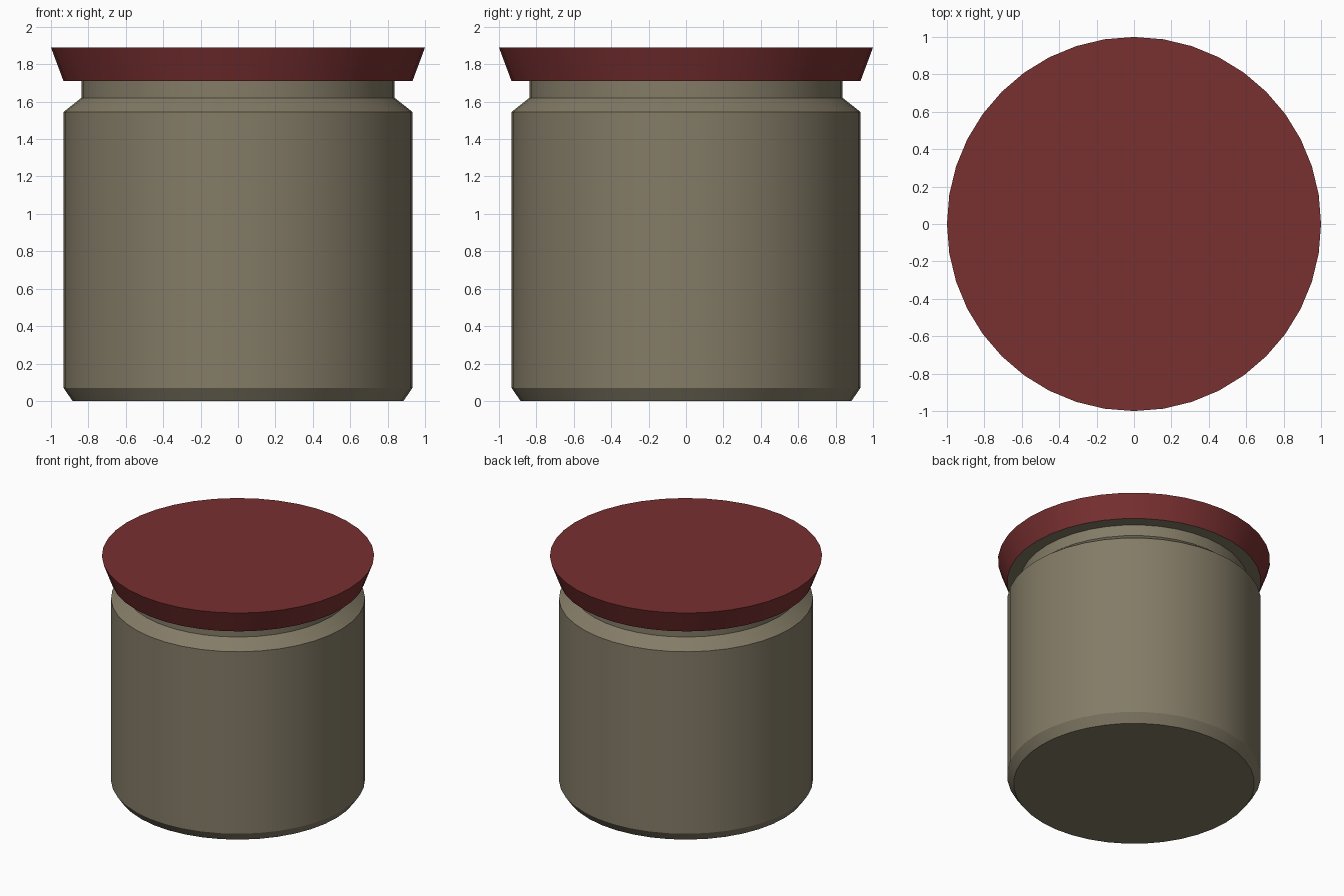
import bpy, bmesh
from math import cos, sin, tau, radians

if "Cube" in bpy.data.objects:
    bpy.data.objects.remove(bpy.data.objects["Cube"])

SIDES = 40


def material(name, rgb):
    m = bpy.data.materials.new(name)
    m.diffuse_color = (*rgb, 1)
    m.use_nodes = True
    m.node_tree.nodes["Principled BSDF"].inputs["Base Color"].default_value = m.diffuse_color
    return m


def turned(name, profile, mats):
    """Revolve (radius, z) points around z and cap both ends."""
    bm = bmesh.new()
    rings = [[bm.verts.new((r * cos(tau * i / SIDES), r * sin(tau * i / SIDES), z))
              for i in range(SIDES)] for r, z in profile]
    for low, high in zip(rings, rings[1:]):
        for i in range(SIDES):
            j = (i + 1) % SIDES
            bm.faces.new((low[i], low[j], high[j], high[i]))
    bm.faces.new(rings[0][::-1])
    bm.faces.new(rings[-1])
    bm.normal_update()
    mesh = bpy.data.meshes.new(name)
    bm.to_mesh(mesh)
    bm.free()
    for m in mats:
        mesh.materials.append(m)
    obj = bpy.data.objects.new(name, mesh)
    bpy.context.collection.objects.link(obj)
    bpy.ops.object.select_all(action='DESELECT')
    obj.select_set(True)
    bpy.context.view_layer.objects.active = obj
    bpy.ops.object.shade_smooth_by_angle(angle=radians(30))
    return obj


clay = material("clay", (0.23, 0.2, 0.135))
red = material("red", (0.19, 0.029, 0.03))

# Jar body with chamfered foot, shoulder and neck (neck runs up into the lid)
turned("jar_body", [(0.885, 0), (0.933, 0.07), (0.933, 1.545),
                    (0.838, 1.62), (0.838, 1.75)], [clay])

# Flared lid, underside in the jar colour
lid = turned("lid", [(0.933, 1.71), (1.0, 1.89)], [red, clay])
for face in lid.data.polygons:
    if face.normal.z < -0.9:
        face.material_index = 1
